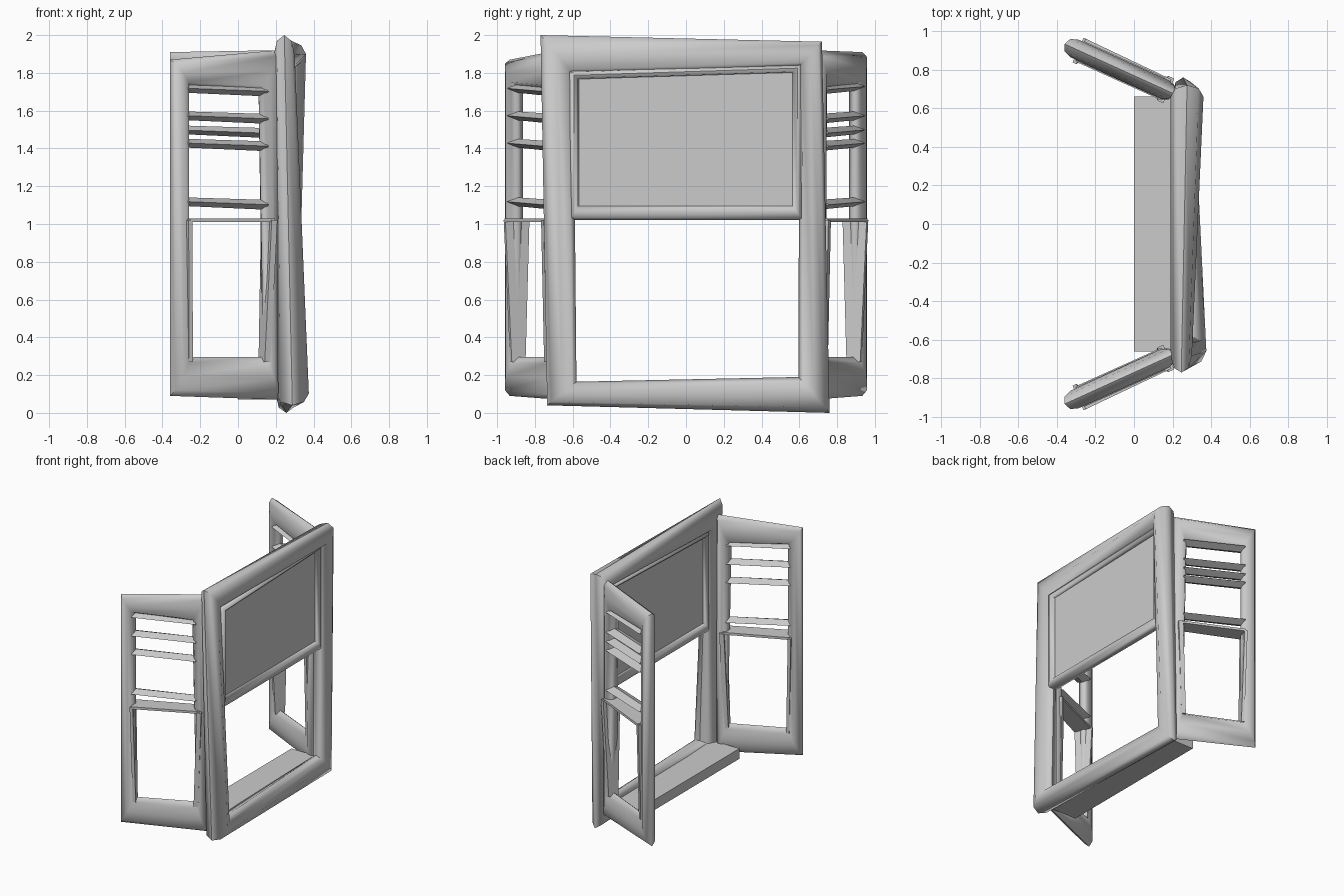
import bpy, bmesh, math

if "Cube" in bpy.data.objects:
    bpy.data.objects.remove(bpy.data.objects["Cube"])

SIDES = 8


def make(name, rings, closed, smooth=True):
    """Skin a list of point rings into a tube, either looped or capped."""
    bm = bmesh.new()
    vs = [[bm.verts.new(p) for p in r] for r in rings]
    n, k = len(rings), len(rings[0])
    for i in range(n if closed else n - 1):
        a, b = vs[i], vs[(i + 1) % n]
        for j in range(k):
            bm.faces.new((a[j], a[(j + 1) % k], b[(j + 1) % k], b[j]))
    if not closed:
        bm.faces.new(vs[0])
        bm.faces.new(vs[-1])
    bmesh.ops.recalc_face_normals(bm, faces=bm.faces)
    me = bpy.data.meshes.new(name)
    bm.to_mesh(me)
    bm.free()
    ob = bpy.data.objects.new(name, me)
    bpy.context.collection.objects.link(ob)
    if smooth:
        bpy.context.view_layer.objects.active = ob
        ob.select_set(True)
        bpy.ops.object.shade_smooth_by_angle(angle=math.radians(50))
        ob.select_set(False)
    return ob


def ring(place, outer, inner, lo, hi):
    """Oval cross-section spanning outer to inner edge and lo to hi depth."""
    pts = []
    for j in range(SIDES):
        t = 2 * math.pi * j / SIDES
        f = (1 + math.cos(t)) / 2
        d = (lo + hi) / 2 + math.sin(t) * (hi - lo) / 2
        pts.append(place(inner[0] + (outer[0] - inner[0]) * f,
                         inner[1] + (outer[1] - inner[1]) * f, d))
    return pts


def frame(name, place, corners):
    make(name, [ring(place, *c) for c in corners], True)


def bar(name, place, ends):
    make(name, [ring(place, *e) for e in ends], False)


def slab(name, place, ends):
    """Flat-sided bar: each end is (a0, a1, z0, z1, d0, d1), four points."""
    make(name, [[place(*p) for p in e] for e in ends], False, False)


def main(y, z, d):
    return (d, y, z)


# Large mitred frame, slightly uneven at the corners
frame("main_frame", main, [
    ((-0.735, 0.04), (-0.58, 0.165), 0.20, 0.375),
    ((0.76, 0.0), (0.595, 0.19), 0.20, 0.31),
    ((0.72, 1.965), (0.60, 1.835), 0.19, 0.36),
    ((-0.77, 2.0), (-0.595, 1.79), 0.19, 0.30)])

# Upper panel with thin surround and middle rail
frame("panel_surround", main, [
    ((-0.62, 1.02), (-0.565, 1.10), 0.215, 0.305),
    ((0.62, 1.02), (0.56, 1.10), 0.215, 0.305),
    ((0.62, 1.85), (0.56, 1.80), 0.215, 0.305),
    ((-0.62, 1.81), (-0.565, 1.765), 0.215, 0.305)])
slab("panel", main, [[(y, 1.06, 0.25), (y, 1.06, 0.27), (y, 1.81, 0.27), (y, 1.81, 0.25)]
                     for y in (-0.59, 0.59)])

# Shelf board along the bottom
slab("bottom_board", main, [[(y, 0.07, 0.0), (y, 0.07, 0.24), (y, 0.15, 0.24), (y, 0.15, 0.0)]
                            for y in (-0.66, 0.66)])


def wing(side, label, top, slats):
    def place(x, z, n):
        return (x + 0.41 * n, side * (0.69 + (0.18 - x) * 0.45 + 0.91 * n), z)

    # Angled side frame
    frame(label + "_wing_frame", place, [
        ((-0.36, 0.09), (-0.26, 0.295), -0.05, 0.05),
        ((0.21, 0.07), (0.135, 0.295), -0.055, 0.05),
        ((0.21, 1.92), (0.11, 1.70), -0.055, 0.05),
        ((-0.36, top), (-0.26, 1.73), -0.05, 0.05)])

    # Flat rail and jamb liners around the lower opening
    slab(label + "_wing_rail", place,
         [[(x, 1.01, -0.06), (x, 1.01, w), (x, 1.028, w), (x, 1.028, -0.06)]
          for x, w in ((-0.28, 0.07), (0.17, 0.06))])
    for tag, xt, xb, t in (("outer", -0.29, -0.275, 0.02), ("inner", 0.15, 0.125, 0.03)):
        slab(label + "_" + tag + "_liner", place,
             [[(x, z, -w), (x, z, w), (x + t, z, w), (x + t, z, -w)]
              for x, z, w in ((xb, 0.27, 0.04), (xt, 1.02, 0.07))])

    # Tapered louvre slats
    for i, z in enumerate(slats):
        slab(label + "_slat_" + str(i + 1), place,
             [[(x, zz, -0.055), (x, zz - h, 0), (x, zz, 0.055), (x, zz + h, 0)]
              for x, zz, h in ((-0.28, z + 0.008, 0.023), (0.14, z - 0.008, 0.026))])


wing(-1, "right", 1.87, (1.11, 1.42, 1.565, 1.71))
wing(1, "left", 1.91, (1.11, 1.42, 1.49, 1.565, 1.72))
